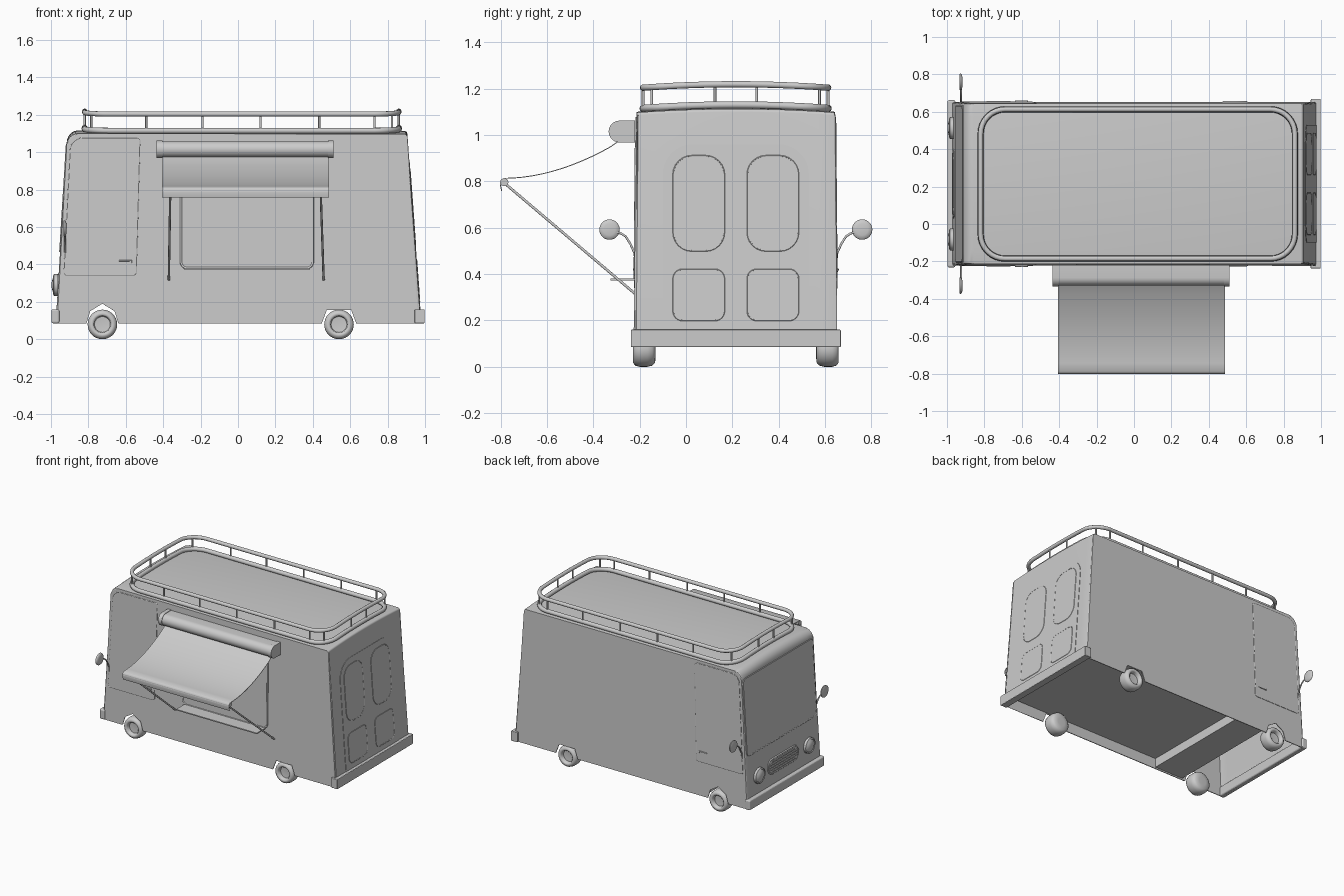
import bpy, bmesh, math
from mathutils import Vector

if "Cube" in bpy.data.objects:
    bpy.data.objects.remove(bpy.data.objects["Cube"])

CY = 0.215                                   # y of the van's centre plane
def side_y(z, s): return CY + s * (0.438 - 0.009 * (z - 0.085))
def front_x(z): return -0.975 + 0.062 * (z - 0.085)
def rear_x(z): return 0.978 - 0.073 * (z - 0.085)
def crown(y): return 0.018 * (1 - ((y - CY) / 0.437) ** 2)

def activate(ob):
    bpy.ops.object.select_all(action='DESELECT')
    ob.select_set(True)
    bpy.context.view_layer.objects.active = ob

def finish(name, bm, angle=35, wall=0):
    bmesh.ops.recalc_face_normals(bm, faces=bm.faces)
    me = bpy.data.meshes.new(name)
    bm.to_mesh(me); bm.free()
    ob = bpy.data.objects.new(name, me)
    bpy.context.collection.objects.link(ob)
    activate(ob)
    if wall:
        m = ob.modifiers.new("wall", 'SOLIDIFY'); m.thickness = wall; m.offset = -1
        bpy.ops.object.modifier_apply(modifier="wall")
    bpy.ops.object.shade_smooth_by_angle(angle=math.radians(angle))
    return ob

def rounded(pts, radii, n=6):
    """2D polygon with filleted corners."""
    out = []
    for i, p in enumerate(pts):
        p, a, b = Vector(p), Vector(pts[i - 1]), Vector(pts[(i + 1) % len(pts)])
        r = radii[i]
        if r == 0:
            out.append(p); continue
        p0, p2 = p + (a - p).normalized() * r, p + (b - p).normalized() * r
        w = 0.7071
        for k in range(n + 1):
            t = k / n
            c = ((1 - t) ** 2, 2 * w * t * (1 - t), t * t)
            out.append((p0 * c[0] + p * c[1] + p2 * c[2]) / sum(c))
    return out

def rect(x0, x1, y0, y1, r, n=6):
    return rounded([(x0, y0), (x1, y0), (x1, y1), (x0, y1)], [r] * 4, n)

def prism(name, pts, vec):
    bm = bmesh.new()
    a = [bm.verts.new(p) for p in pts]
    b = [bm.verts.new(Vector(p) + Vector(vec)) for p in pts]
    bm.faces.new(a); bm.faces.new(b)
    for k in range(len(a)): bm.faces.new((a[k - 1], a[k], b[k], b[k - 1]))
    return finish(name, bm)

def box(name, x0, x1, y0, y1, z0, z1, bevel=0):
    bm = bmesh.new()
    bmesh.ops.create_cube(bm, size=1)
    for v in bm.verts:
        v.co = ((x0 + x1) / 2 + v.co.x * (x1 - x0), (y0 + y1) / 2 + v.co.y * (y1 - y0),
                (z0 + z1) / 2 + v.co.z * (z1 - z0))
    if bevel:
        bmesh.ops.bevel(bm, geom=bm.edges[:], offset=bevel, segments=3, profile=0.5, affect='EDGES')
    return finish(name, bm, 12)

def tube(name, pts, r, closed=False, res=3):
    cu = bpy.data.curves.new(name, 'CURVE')
    cu.dimensions = '3D'; cu.bevel_depth = r; cu.bevel_resolution = res; cu.use_fill_caps = True
    sp = cu.splines.new('POLY'); sp.points.add(len(pts) - 1)
    for q, p in zip(sp.points, pts): q.co = (*p, 1)
    sp.use_cyclic_u = closed
    ob = bpy.data.objects.new(name, cu)
    bpy.context.collection.objects.link(ob)
    activate(ob)
    bpy.ops.object.convert(target='MESH')
    bpy.ops.object.shade_smooth_by_angle(angle=math.radians(50))
    return ob

def lathe(name, prof, origin, axis, n=32):
    """Spin (radius, along) points about an axis direction."""
    axis = Vector(axis); q = Vector((0, 0, 1)).rotation_difference(axis)
    bm = bmesh.new()
    rings = [[bm.verts.new(Vector(origin) + q @ Vector((r * math.cos(k * math.tau / n), r * math.sin(k * math.tau / n), h)))
              for k in range(n)] for r, h in prof]
    for a, b in zip(rings, rings[1:]):
        for k in range(n): bm.faces.new((a[k], a[(k + 1) % n], b[(k + 1) % n], b[k]))
    bm.faces.new(rings[0]); bm.faces.new(rings[-1])
    return finish(name, bm, 50)

# body shell: side profile lofted across y, crowned roof, open underneath, notched over the wheels
corner = rounded([(-0.975, 0.085), (front_x(1.1), 1.1), (rear_x(1.097), 1.097), (0.978, 0.085)], [0, 0.055, 0.012, 0])
prof = [tuple(p) for p in corner]
notch = [(0.632, 0.085), (0.605, 0.157), (0.475, 0.157), (0.448, 0.085),
         (-0.64, 0.085), (-0.66, 0.15), (-0.725, 0.19), (-0.79, 0.15), (-0.81, 0.085)]
bm = bmesh.new()
rows = []
for i in range(13):
    t = -1 + i / 6
    rows.append([bm.verts.new((x, CY + (side_y(z, 1) - CY) * t,
                 z + max(0, (z - 0.95) / 0.15) * 0.016 * (1 - t * t))) for x, z in prof])
for a, b in zip(rows, rows[1:]):
    for k in range(len(prof) - 1): bm.faces.new((a[k], a[k + 1], b[k + 1], b[k]))
for row, s in ((rows[0], -1), (rows[-1], 1)):
    bm.faces.new(row + [bm.verts.new((x, side_y(z, s), z)) for x, z in notch])
    rim = [e for e in (bm.edges.get(p) for p in zip(row, row[1:])) if e]
    bmesh.ops.bevel(bm, geom=rim, offset=0.008, segments=2, profile=0.5, affect='EDGES')
finish("body_shell", bm, 18, 0.006)

# raised floor and cab footwell block
box("floor", -0.37, 0.965, -0.212, 0.642, 0.16, 0.17)
box("cab_footwell", -0.61, -0.37, -0.212, 0.642, 0.092, 0.2)

# bumpers
box("rear_bumper", 0.945, 0.998, -0.238, 0.668, 0.085, 0.16, 0.004)
box("front_bumper", -0.998, -0.955, -0.232, 0.662, 0.085, 0.16, 0.01)

# wheels
tire = [(0.03, -0.05), (0.06, -0.048), (0.074, -0.036), (0.079, -0.015), (0.079, 0.02), (0.074, 0.038), (0.062, 0.047),
        (0.052, 0.047), (0.046, 0.042), (0.042, 0.02), (0.02, 0.018)]
for x in (-0.725, 0.54):
    for s in (-1, 1):
        lathe("wheel", tire, (x, CY + s * 0.396, 0.079), (0, s, 0))

# cab doors with seams and handles
door = rounded([(-0.93, 0.342), (-0.545, 0.342), (-0.525, 1.075), (-0.893, 1.075)], [0.015, 0.015, 0.015, 0.06])
for s in (-1, 1):
    pts = [(x, side_y(z, s), z) for x, z in door]
    prism("cab_door", pts, (0, s * 0.003, 0))
    tube("door_seam", pts, 0.004, True, 1)
    tube("door_handle", [(-0.635, side_y(.42, s) + s * 0.006, 0.42), (-0.57, side_y(.42, s) + s * 0.006, 0.42),
                         (-0.57, side_y(.42, s), 0.408)], 0.004, False, 2)

# serving window, frame and shelf
win = [(x, side_y(z, -1), z) for x, z in rect(-0.305, 0.4, 0.38, 0.945, 0.035)]
prism("serving_window", win, (0, -0.003, 0))
tube("window_frame", win, 0.006, True, 2)
box("serving_shelf", -0.29, 0.385, -0.325, -0.22, 0.373, 0.381)

# rear door panel with four window outlines
arch = rounded([(-0.1, 0.155), (0.53, 0.155), (0.53, 0.96), (-0.1, 0.96)], [0, 0, 0.13, 0.13], 10)
prism("rear_door_panel", [(rear_x(z), y, z) for y, z in arch], (0.003, 0, 0))
for s in (-1, 1):
    for z0, z1, r in ((0.5, 0.91, 0.08), (0.2, 0.42, 0.04)):
        pts = [(rear_x(z) + 0.002, y, z) for y, z in
               rect(CY + s * 0.16 - 0.11, CY + s * 0.16 + 0.11, z0, z1, r)]
        tube("rear_window_seam", pts, 0.003, True, 1)

# windshield
shield = [(front_x(z), y, z) for y, z in rect(-0.2, 0.63, 0.47, 1.04, 0.03)]
prism("windshield", shield, (-0.003, 0, 0))
tube("windshield_seal", shield, 0.005, True, 1)

# headlights and grille
for s in (-1, 1):
    lathe("headlight", [(0.058, 0), (0.058, 0.018), (0.05, 0.022), (0.046, 0.018), (0.035, 0.025), (0.015, 0.03)],
          (-0.966, CY + s * 0.298, 0.29), (-1, 0, 0))
grille = [(front_x(z), y, z) for y, z in rect(0.035, 0.395, 0.24, 0.345, 0.05)]
prism("grille_plate", grille, (-0.004, 0, 0))
tube("grille_rim", grille, 0.006, True, 2)
for k in range(5):
    z = 0.257 + k * 0.0175
    d = 0.13 if k in (0, 4) else 0.165
    tube("grille_bar", [(front_x(z) - 0.005, CY - d, z), (front_x(z) - 0.005, CY + d, z)], 0.005, False, 2)

# side mirrors on bent stalks
for s in (-1, 1):
    lathe("side_mirror", [(0.025, -0.009), (0.04, -0.005), (0.044, 0), (0.044, 0.005), (0.04, 0.007)],
          (-0.926, CY + s * 0.545, 0.592), (-1, 0, 0))
    tube("mirror_stalk", [(-0.924, CY + s * d, z) for d, z in
         ((0.43, 0.42), (0.437, 0.49), (0.455, 0.53), (0.475, 0.562), (0.495, 0.575), (0.53, 0.585))], 0.005)

# roof rack: two crowned rails joined by posts
Y0, Y1 = -0.185, 0.613
loop = []
flat = rounded([(-0.82, Y0), (0.86, Y0), (0.86, Y1), (-0.82, Y1)], [0.13] * 4, 8)
for a, b in zip(flat, flat[1:] + flat[:1]):
    n = 8 if (b - a).length > 0.2 else 1
    loop += [a.lerp(b, k / n) for k in range(n)]
for name, z, r in (("rack_lower_rail", 1.112, 0.016), ("rack_upper_rail", 1.201, 0.014)):
    tube(name, [(p.x, p.y, z + crown(p.y)) for p in loop], r, True)
posts = [(x, y) for y in (Y0, Y1) for x in (-0.49, -0.19, 0.12, 0.435, 0.73)]
posts += [(x, y) for x in (-0.82, 0.86) for y in (0.125, 0.305)]
posts += [(x, y) for x in (-0.784, 0.824) for y in (Y0 + 0.037, Y1 - 0.037)]
for x, y in posts:
    tube("rack_post", [(x, y, 1.11 + crown(y)), (x, y, 1.2 + crown(y))], 0.006, False, 2)

# awning roller housing with end caps
def housing(name, x0, x1, r):
    arc = [(-0.287 - r * math.sin(t), 1.015 + r * math.cos(t)) for t in [k * math.pi / 12 for k in range(13)]]
    prism(name, [(x0, y, z) for y, z in arc + [(-0.22, 1.015 - r), (-0.22, 1.015 + r)]], (x1 - x0, 0, 0))
housing("awning_housing", -0.415, 0.49, 0.043)
housing("awning_cap_left", -0.435, -0.405, 0.047)
housing("awning_cap_right", 0.48, 0.51, 0.047)

# sagging awning fabric with hanging front edge
sag = [(-0.285, 0.98)] + [(-0.285 - 0.5 * t, 0.975 - 0.16 * (1 - (1 - t) ** 1.9)) for t in [k / 12 for k in range(1, 13)]]
sag += [(-0.8, 0.805), (-0.803, 0.785), (-0.797, 0.757)]
bm = bmesh.new()
vs = [[bm.verts.new((x, y, z)) for x in (-0.405, 0.487)] for y, z in sag]
for a, b in zip(vs, vs[1:]): bm.faces.new((a[0], a[1], b[1], b[0]))
finish("awning_fabric", bm, 50, 0.004)
tube("awning_front_bar", [(-0.403, -0.784, 0.796), (0.485, -0.784, 0.796)], 0.018)
for xt, xb in ((-0.362, -0.37), (0.442, 0.458)):
    tube("awning_arm", [(xt, -0.784, 0.793), (xb, -0.222, 0.317)], 0.006)
